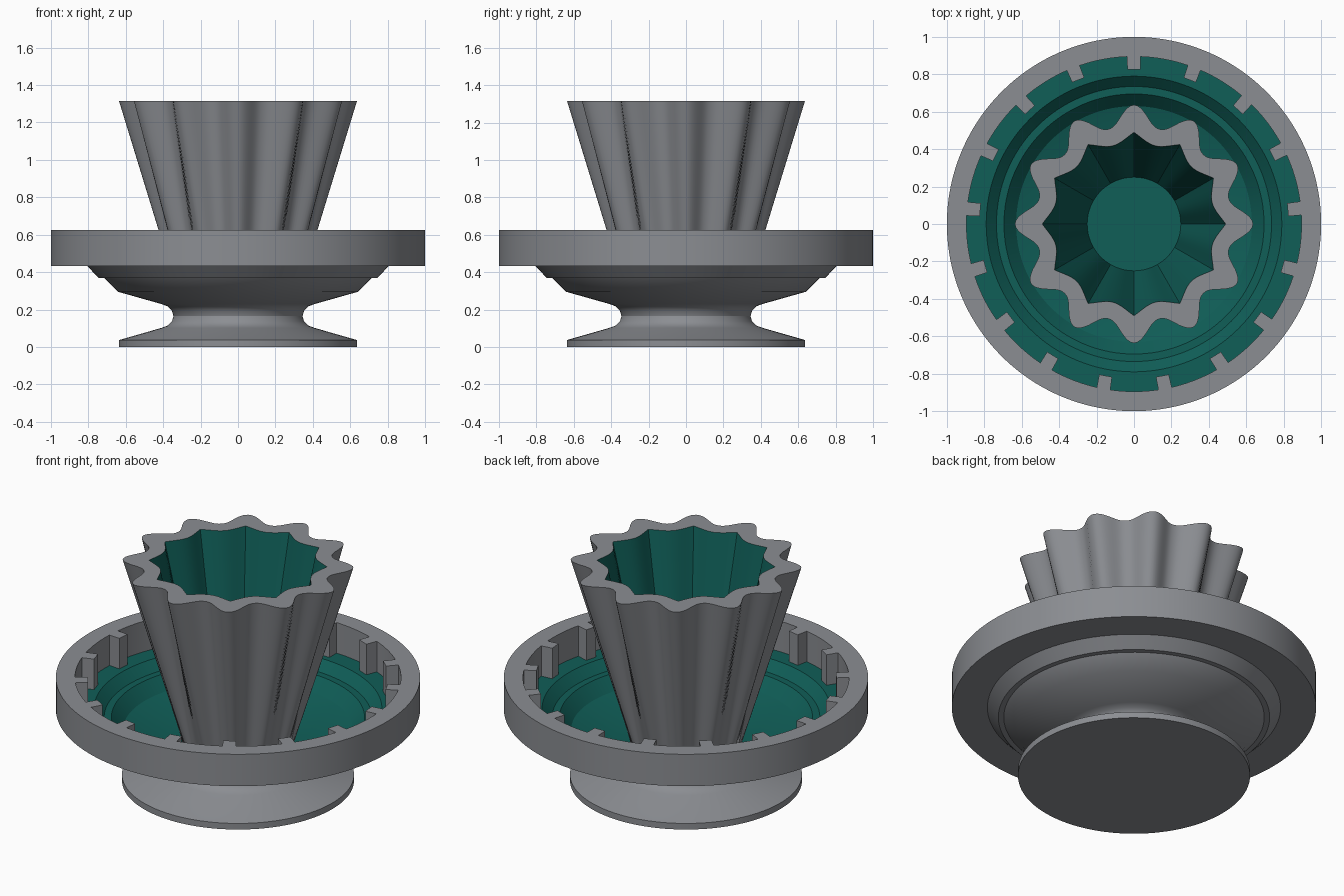
import bpy, bmesh, math
from math import sin, cos, pi, tau, radians

if "Cube" in bpy.data.objects:
    bpy.data.objects.remove(bpy.data.objects["Cube"])


def material(name, rgb):
    m = bpy.data.materials.new(name)
    m.diffuse_color = (*rgb, 1)
    m.use_nodes = True
    m.node_tree.nodes["Principled BSDF"].inputs["Base Color"].default_value = m.diffuse_color
    return m


GREY = material("warm grey", (0.26, 0.27, 0.29))
TEAL = material("deep teal", (0.005, 0.112, 0.096))


def loft(name, loops, teal=(), closed=False, angle=30):
    """Skin a list of equal-length point loops; bands listed in teal get material 1."""
    bm = bmesh.new()
    rows = [[bm.verts.new(p) for p in loop] for loop in loops]
    n = len(rows[0])
    for i in range(len(rows) if closed else len(rows) - 1):
        a, b = rows[i], rows[(i + 1) % len(rows)]
        for j in range(n):
            k = (j + 1) % n
            f = bm.faces.new((a[j], a[k], b[k], b[j]))
            f.material_index = 1 if i in teal else 0
    bmesh.ops.remove_doubles(bm, verts=bm.verts, dist=1e-5)
    bmesh.ops.recalc_face_normals(bm, faces=bm.faces)
    me = bpy.data.meshes.new(name)
    bm.to_mesh(me)
    bm.free()
    me.materials.append(GREY)
    me.materials.append(TEAL)
    ob = bpy.data.objects.new(name, me)
    bpy.context.collection.objects.link(ob)
    bpy.ops.object.select_all(action='DESELECT')
    ob.select_set(True)
    bpy.context.view_layer.objects.active = ob
    bpy.ops.object.shade_smooth_by_angle(angle=radians(angle))
    return ob


def circle(r, z, n=128):
    return [(r * cos(tau * i / n), r * sin(tau * i / n), z) for i in range(n)]


# Pedestal and stepped dish: one turned profile, teal on the inside
outside = [(0, 0), (0.637, 0), (0.637, 0.037), (0.41, 0.102), (0.375, 0.115),
           (0.353, 0.137), (0.345, 0.165), (0.353, 0.193), (0.375, 0.217),
           (0.41, 0.23), (0.64, 0.295), (0.715, 0.37), (0.745, 0.37),
           (0.805, 0.432), (0.9, 0.432)]
inside = [(0.9, 0.44), (0.79, 0.44), (0.735, 0.385), (0.695, 0.385),
          (0.63, 0.312), (0.4, 0.245), (0, 0.24)]
first = len(outside) - 1
loft("pedestal_dish", [circle(r, z) for r, z in outside + inside],
     teal=range(first + 1, first + len(inside)))

# Rim ring with 17 square teeth on its inner wall
TEETH, R_WALL, R_TOOTH, HALF = 17, 0.895, 0.825, 0.035
inner, outer = [], []
step = tau / TEETH
side = math.asin(HALF / R_WALL)
for t in range(TEETH):
    c = pi / 2 + t * step
    pts = [(R_WALL * cos(side), -HALF), (R_TOOTH, -HALF),
           (R_TOOTH, HALF), (R_WALL * cos(side), HALF)]
    for s in range(1, 6):
        a = side + (step - 2 * side) * s / 6
        pts.append((R_WALL * cos(a), R_WALL * sin(a)))
    for x, y in pts:
        inner.append((x * cos(c) - y * sin(c), x * sin(c) + y * cos(c)))
        a = c + math.atan2(y, x)
        outer.append((cos(a), sin(a)))
# spread the outer points evenly so the wall stays round
N = len(outer)
a0 = math.atan2(outer[0][1], outer[0][0])
outer = [(cos(a0 + tau * i / N), sin(a0 + tau * i / N)) for i in range(N)]
LOW, HIGH = 0.432, 0.625
loft("toothed_rim",
     [[(x, y, z) for x, y in loop] for loop, z in
      ((inner, LOW), (inner, HIGH), (outer, HIGH), (outer, LOW))], closed=True)

# Fluted cup: 12 rounded ribs outside, 12 cusped scallops inside, round at the foot
M = 240


def ring(fn, z):
    return [(fn(tau * i / M) * cos(tau * i / M), fn(tau * i / M) * sin(tau * i / M), z)
            for i in range(M)]


def rib(a):
    return 0.525 + 0.111 * ((1 + cos(12 * a)) / 2) ** 1.2


def scallop(a):
    return 0.49 - 0.057 * abs(sin(6 * a))


TOP, FOOT, WELL = 1.315, 0.235, 0.33
loft("fluted_cup",
     [ring(lambda a: 0, FOOT), ring(lambda a: 0.305, FOOT), ring(rib, TOP),
      ring(scallop, TOP), ring(lambda a: 0.25, WELL), ring(lambda a: 0, WELL)],
     teal=(3, 4), angle=28)
